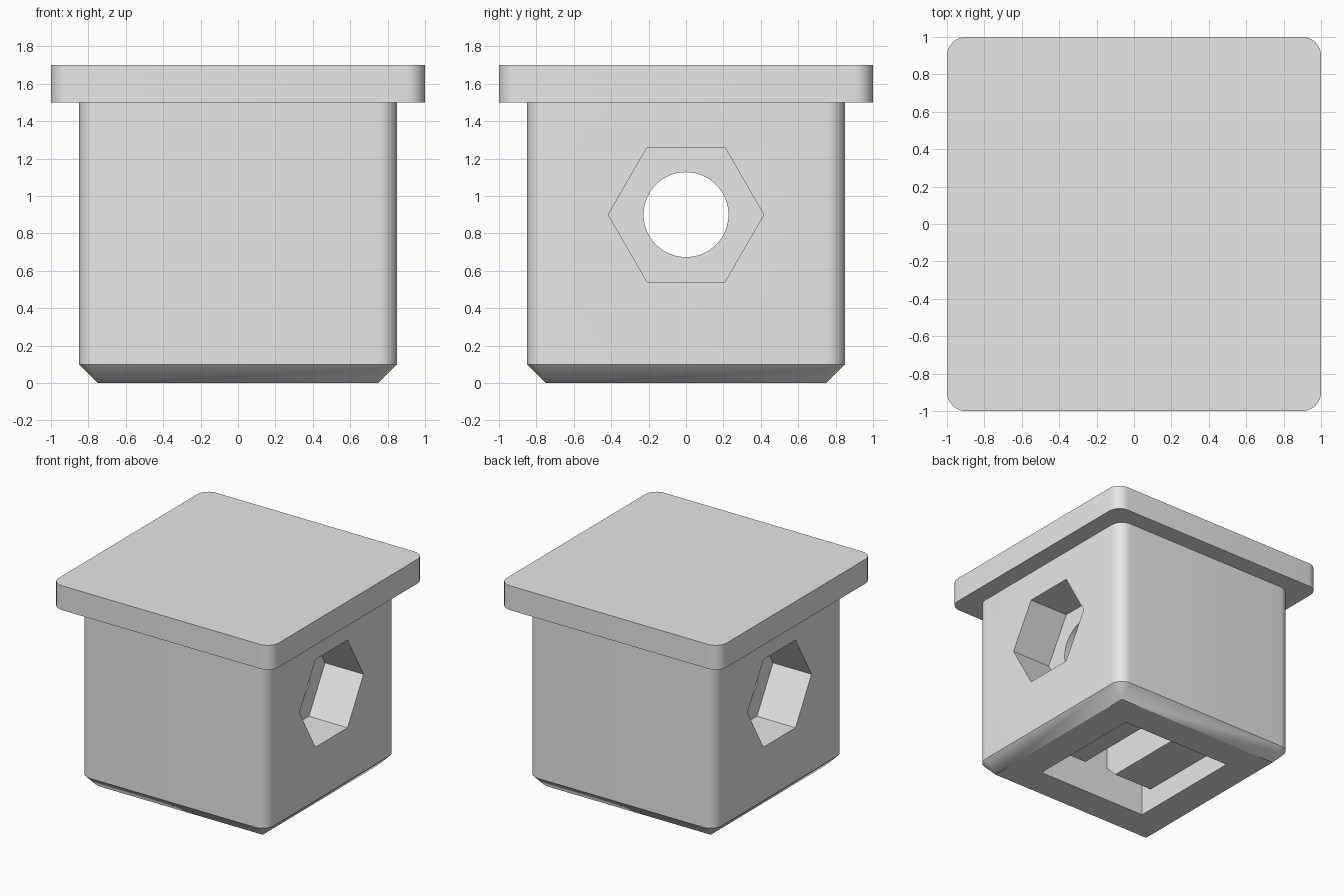
import bpy, bmesh, math
from mathutils import Matrix

old = bpy.data.objects.get("Cube")
if old:
    bpy.data.objects.remove(old, do_unlink=True)

grey = bpy.data.materials.new("light_grey")
grey.use_nodes = True
grey.diffuse_color = (0.8, 0.8, 0.8, 1)
grey.node_tree.nodes["Principled BSDF"].inputs["Base Color"].default_value = (0.8, 0.8, 0.8, 1)


def finish(bm, name, cutter=False):
    bmesh.ops.remove_doubles(bm, verts=bm.verts, dist=1e-5)
    bmesh.ops.recalc_face_normals(bm, faces=bm.faces)
    mesh = bpy.data.meshes.new(name)
    bm.to_mesh(mesh)
    bm.free()
    mesh.materials.append(grey)
    ob = bpy.data.objects.new(name, mesh)
    bpy.context.collection.objects.link(ob)
    if cutter:
        ob.hide_render = True
        ob.hide_viewport = True
        ob.display_type = 'WIRE'
    return ob


def rounded_square(half, radius, steps=8):
    pts = []
    for q, (sx, sy) in enumerate(((1, 1), (-1, 1), (-1, -1), (1, -1))):
        for i in range(steps + 1):
            a = math.pi / 2 * (q + i / steps)
            pts.append((sx * (half - radius) + radius * math.cos(a),
                        sy * (half - radius) + radius * math.sin(a)))
    return pts


def loft(name, sections):
    """Stack rounded squares given as (half width, corner radius, height)."""
    bm = bmesh.new()
    rings = [[bm.verts.new((x, y, z)) for x, y in rounded_square(h, r)]
             for h, r, z in sections]
    for lo, hi in zip(rings, rings[1:]):
        for i in range(len(lo)):
            j = (i + 1) % len(lo)
            bm.faces.new((lo[i], lo[j], hi[j], hi[i]))
    bm.faces.new(rings[0][::-1])
    bm.faces.new(rings[-1])
    return finish(bm, name)


def prism_x(name, profile, x0, x1, cutter=False):
    """Extrude a (y, z) profile along x."""
    bm = bmesh.new()
    face = bm.faces.new([bm.verts.new((x0, y, z)) for y, z in profile])
    ext = bmesh.ops.extrude_face_region(bm, geom=[face])["geom"]
    bmesh.ops.translate(bm, vec=(x1 - x0, 0, 0),
                        verts=[v for v in ext if isinstance(v, bmesh.types.BMVert)])
    return finish(bm, name, cutter)


def polygon(radius, sides, z=0.9):
    return [(radius * math.cos(math.tau * i / sides),
             z + radius * math.sin(math.tau * i / sides)) for i in range(sides)]


def cut(ob, cutter):
    mod = ob.modifiers.new(cutter.name, 'BOOLEAN')
    mod.operation = 'DIFFERENCE'
    mod.solver = 'EXACT'
    mod.object = cutter


# Outer shell and lid
body = loft("body", [(0.75, 0, 0), (0.85, 0.1, 0.1), (0.85, 0.1, 1.5)])
lid = loft("lid", [(1, 0.1, 1.5), (1, 0.1, 1.7)])

# Square cavity open at the bottom
bm = bmesh.new()
bmesh.ops.create_cube(bm, size=1, matrix=Matrix.Translation((0, 0, 0.7)) @ Matrix.Diagonal((1, 1, 2, 1)))
cut(body, finish(bm, "cavity_cutter", True))

# Hexagonal pocket through both side walls, round bore through the inner walls
cut(body, prism_x("hex_cutter", polygon(0.72 / math.sqrt(3), 6), -1, 1, True))
bore = prism_x("bore_cutter", polygon(0.227, 64), -1, 1, True)

# Inner walls with chamfered lower ends, leaving a slot between them
wall = [(-0.4, 0.18), (0.4, 0.18), (0.5, 0.28), (0.5, 1.5), (-0.5, 1.5), (-0.5, 0.28)]
parts = [body, lid]
for side, name in ((1, "left_inner_wall"), (-1, "right_inner_wall")):
    inner = prism_x(name, wall, side * 0.15, side * 0.5)
    cut(inner, bore)
    parts.append(inner)

# Apply the cuts, then smooth the rounded corners only
for ob in parts:
    bpy.ops.object.select_all(action='DESELECT')
    ob.select_set(True)
    bpy.context.view_layer.objects.active = ob
    for mod in list(ob.modifiers):
        bpy.ops.object.modifier_apply(modifier=mod.name)
    bpy.ops.object.shade_smooth_by_angle(angle=math.radians(30))
